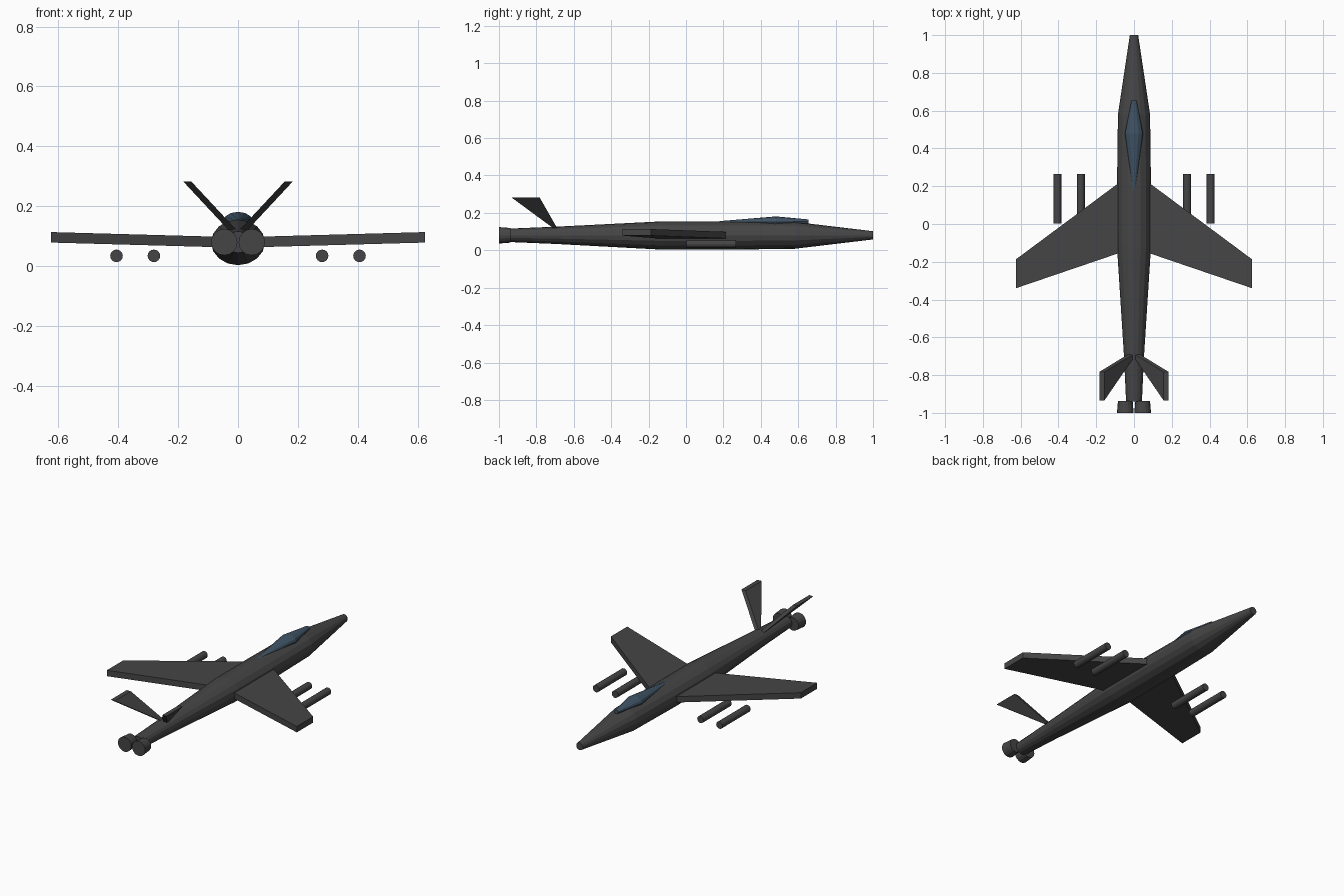
import bpy, bmesh, math

if "Cube" in bpy.data.objects:
    bpy.data.objects.remove(bpy.data.objects["Cube"])


def material(name, color):
    m = bpy.data.materials.new(name)
    m.diffuse_color = color
    m.use_nodes = True
    m.node_tree.nodes["Principled BSDF"].inputs["Base Color"].default_value = m.diffuse_color
    return m


DARK = material("dark_grey", (0.06, 0.06, 0.06, 1))
GLASS = material("canopy_blue", (0.05, 0.085, 0.125, 1))


def finish(name, bm, mat):
    bmesh.ops.recalc_face_normals(bm, faces=bm.faces)
    me = bpy.data.meshes.new(name)
    bm.to_mesh(me)
    bm.free()
    ob = bpy.data.objects.new(name, me)
    bpy.context.collection.objects.link(ob)
    me.materials.append(mat)
    return ob


def bridge(name, rings, mat):
    """Skin a list of point rings and cap both ends."""
    bm = bmesh.new()
    vs = [[bm.verts.new(p) for p in r] for r in rings]
    n = len(vs[0])
    for a, b in zip(vs, vs[1:]):
        for i in range(n):
            j = (i + 1) % n
            bm.faces.new((a[i], a[j], b[j], b[i]))
    bm.faces.new(vs[0])
    bm.faces.new(vs[-1])
    return finish(name, bm, mat)


def loft(name, sections, sides, mat=DARK, x=0.0):
    """Elliptical sections along y: (y, centre z, half width, half height)."""
    ang = [2 * math.pi * i / sides for i in range(sides)]
    rings = [[(x + rx * math.cos(a), y, z + rz * math.sin(a)) for a in ang]
             for y, z, rx, rz in sections]
    return bridge(name, rings, mat)


# Fuselage
loft("fuselage", [(1.0, 0.08, 0.022, 0.022), (0.58, 0.08, 0.085, 0.072),
                  (0.2, 0.079, 0.09, 0.076), (-0.12, 0.079, 0.09, 0.076),
                  (-0.7, 0.08, 0.053, 0.046), (-0.94, 0.08, 0.042, 0.036)], 16)

# Canopy
loft("canopy", [(0.655, 0.153, 0.013, 0.012), (0.48, 0.152, 0.048, 0.029),
                (0.18, 0.148, 0.006, 0.008)], 12, GLASS)

for side, s in (("left", -1), ("right", 1)):
    # Swept wing, slightly raised at the tip
    def rib(x, front, back, z, h=0.0175):
        return [(s * x, front, z - h), (s * x, front, z + h),
                (s * x, back, z + h), (s * x, back, z - h)]
    bridge(side + "_wing", [rib(0.05, 0.24, -0.144, 0.08),
                            rib(0.625, -0.187, -0.34, 0.096)], DARK)

    # Canted tail fin, narrow at the root
    def fin(x, front, back, z, t=0.0135):
        return [(s * (x - t), front, z), (s * (x + t), front, z),
                (s * (x + t), back, z), (s * (x - t), back, z)]
    bridge(side + "_tail_fin", [fin(0.018, -0.69, -0.712, 0.12),
                                fin(0.17, -0.783, -0.934, 0.283)], DARK)

    # Exhaust nozzle
    loft(side + "_nozzle", [(-0.937, 0.08, 0.039, 0.039),
                            (-1.0, 0.08, 0.044, 0.044)], 16, x=s * 0.046)

    # Two missiles under each wing
    for label, x in (("inner", 0.281), ("outer", 0.406)):
        loft(f"{side}_{label}_missile", [(0.266, 0.034, 0.021, 0.021),
                                         (0.003, 0.034, 0.021, 0.021)],
             16, x=s * x)
